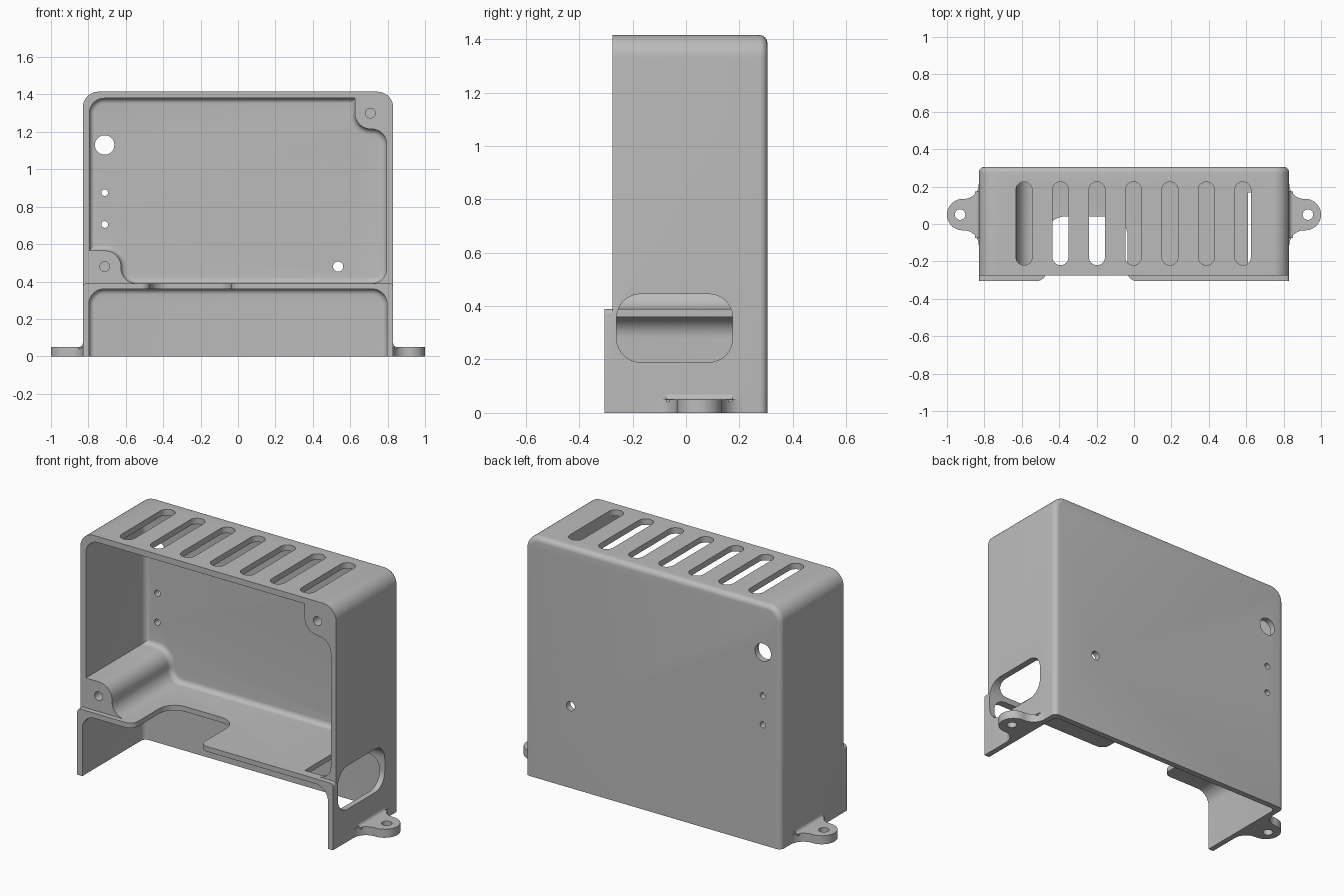
import bpy, bmesh
from math import cos, sin, radians

cube = bpy.data.objects.get("Cube")
if cube:
    bpy.data.objects.remove(cube, do_unlink=True)

grey = bpy.data.materials.new("plain grey")
grey.use_nodes = True
grey.diffuse_color = (0.5, 0.5, 0.5, 1)
grey.node_tree.nodes["Principled BSDF"].inputs["Base Color"].default_value = (0.5, 0.5, 0.5, 1)


def arc(cx, cy, r, a0, a1, n=10):
    angles = [radians(a0 + (a1 - a0) * i / n) for i in range(n + 1)]
    return [(cx + r * cos(a), cy + r * sin(a)) for a in angles]


def circle(cx, cy, r):
    return arc(cx, cy, r, 0, 360, 32)[:-1]


def round_rect(x0, x1, y0, y1, r):
    return (arc(x1 - r, y1 - r, r, 0, 90) + arc(x0 + r, y1 - r, r, 90, 180)
            + arc(x0 + r, y0 + r, r, 180, 270) + arc(x1 - r, y0 + r, r, 270, 360))


def prism(name, outline, axis, lo, hi, bevel=0, floor=None):
    """Extrude an outline along an axis; optionally round the rim of its far end."""
    place = {"X": lambda u, v, t: (t, u, v),
             "Y": lambda u, v, t: (u, t, v),
             "Z": lambda u, v, t: (u, v, t)}[axis]
    bm = bmesh.new()
    near, far = [[bm.verts.new(place(u, v, t)) for u, v in outline] for t in (lo, hi)]
    bm.faces.new(near)
    cap = bm.faces.new(far)
    for i in range(len(near)):
        bm.faces.new((near[i - 1], near[i], far[i], far[i - 1]))
    bmesh.ops.recalc_face_normals(bm, faces=bm.faces)
    if bevel:
        rim = [e for e in cap.edges
               if floor is None or any(v.co.z > floor + 1e-4 for v in e.verts)]
        bmesh.ops.bevel(bm, geom=rim, offset=bevel, segments=6, profile=0.5,
                        affect="EDGES", clamp_overlap=False)
    mesh = bpy.data.meshes.new(name)
    bm.to_mesh(mesh)
    bm.free()
    mesh.materials.append(grey)
    obj = bpy.data.objects.new(name, mesh)
    bpy.context.collection.objects.link(obj)
    return obj


def activate(obj):
    bpy.ops.object.select_all(action="DESELECT")
    obj.select_set(True)
    bpy.context.view_layer.objects.active = obj


def cut(obj, outline, axis, lo, hi, bevel=0):
    cutter = prism("cutter", outline, axis, lo, hi, bevel)
    cutter.hide_render = True
    mod = obj.modifiers.new("cut", "BOOLEAN")
    mod.operation, mod.solver, mod.object = "DIFFERENCE", "EXACT", cutter
    activate(obj)
    bpy.ops.object.modifier_apply(modifier=mod.name)
    bpy.data.objects.remove(cutter, do_unlink=True)


def finish(obj):
    activate(obj)
    bpy.ops.object.shade_smooth_by_angle(angle=radians(30))


# Housing shell with rounded top corners and rounded back rim
W, H, FRONT, BACK, INNER = 0.83, 1.415, -0.305, 0.305, 0.27
outline = [(-W, 0), (W, 0)] + arc(W - 0.085, H - 0.085, 0.085, 0, 90) \
    + arc(-W + 0.085, H - 0.085, 0.085, 90, 180)
housing = prism("housing", outline, "Y", FRONT, BACK, 0.03, floor=0)

# Step back the upper front, leaving the lower lip
step = [(-1, 1.6), (-1, 0.37)] + arc(-W + 0.02, 0.37, 0.02, 180, 90, 5) \
    + arc(W - 0.02, 0.37, 0.02, 90, 0, 5) + [(1, 0.37), (1, 1.6)]
cut(housing, step, "Y", -0.5, -0.275)

# Upper chamber, leaving two full-depth screw bosses in opposite corners
upper = [(-0.795, 0.565)] + arc(-0.71, 0.48, 0.085, 90, 0) + arc(-0.545, 0.47, 0.08, 180, 270) \
    + arc(0.715, 0.47, 0.08, 270, 360) + arc(0.715, 1.135, 0.08, 0, 90) \
    + arc(0.71, 1.30, 0.085, 270, 180) + [(0.625, 1.38)] + arc(-0.715, 1.30, 0.08, 90, 180)
cut(housing, upper, "Y", -0.5, INNER, 0.03)

# Lower chamber, open at the front and bottom
lower = [(-0.797, -0.2), (0.797, -0.2)] + arc(0.717, 0.28, 0.08, 0, 90) \
    + arc(-0.717, 0.28, 0.08, 90, 180)
cut(housing, lower, "Y", -0.5, INNER, 0.03)

# Cable notch through the shelf, with flared mouth
notch = arc(-0.52, -0.255, 0.05, 270, 360) + arc(-0.37, -0.06, 0.1, 180, 90) \
    + arc(-0.135, -0.06, 0.1, 90, 0) + arc(0.015, -0.255, 0.05, 180, 270) \
    + [(0.015, -0.4), (-0.52, -0.4)]
cut(housing, notch, "Z", 0.3, 0.42)

# Side window, which also bites into the shelf
cut(housing, round_rect(-0.26, 0.175, 0.19, 0.445, 0.09), "X", 0.61, 1)

# Vent slots in the top
for i in range(7):
    x = -0.588 + 0.195 * i
    cut(housing, round_rect(x - 0.043, x + 0.043, -0.22, 0.225, 0.0425), "Z", 1.36, 1.6)

# Screw holes in the bosses, then holes through the back
for x, z in ((-0.713, 0.48), (0.708, 1.30)):
    cut(housing, circle(x, z, 0.026), "Y", -0.5, 0)
for x, z, r in ((-0.713, 1.13, 0.052), (-0.713, 0.875, 0.018),
                (-0.713, 0.705, 0.018), (0.535, 0.48, 0.027)):
    cut(housing, circle(x, z, r), "Y", 0.2, 0.5)
finish(housing)

# Mounting ears with a small fillet against the wall
ear = [(0.815, 0.214)] + arc(0.91, 0.214, 0.08, 180, 270) + arc(0.916, 0.05, 0.084, 90, -90, 20) \
    + arc(0.91, -0.114, 0.08, 90, 180) + [(0.815, -0.114)]
fillet = [(0.815, 0.04), (0.815, 0.07)] + arc(0.85, 0.07, 0.02, 180, 270, 6) + [(0.85, 0.04)]
for side, s in (("left", 1), ("right", -1)):
    tab = prism(side + "_ear", [(s * x, y) for x, y in ear], "Z", 0, 0.05)
    cut(tab, circle(s * 0.93, 0.05, 0.028), "Z", -0.1, 0.1)
    finish(tab)
    finish(prism(side + "_ear_fillet", [(s * x, z) for x, z in fillet], "Y", -0.075, 0.175))
